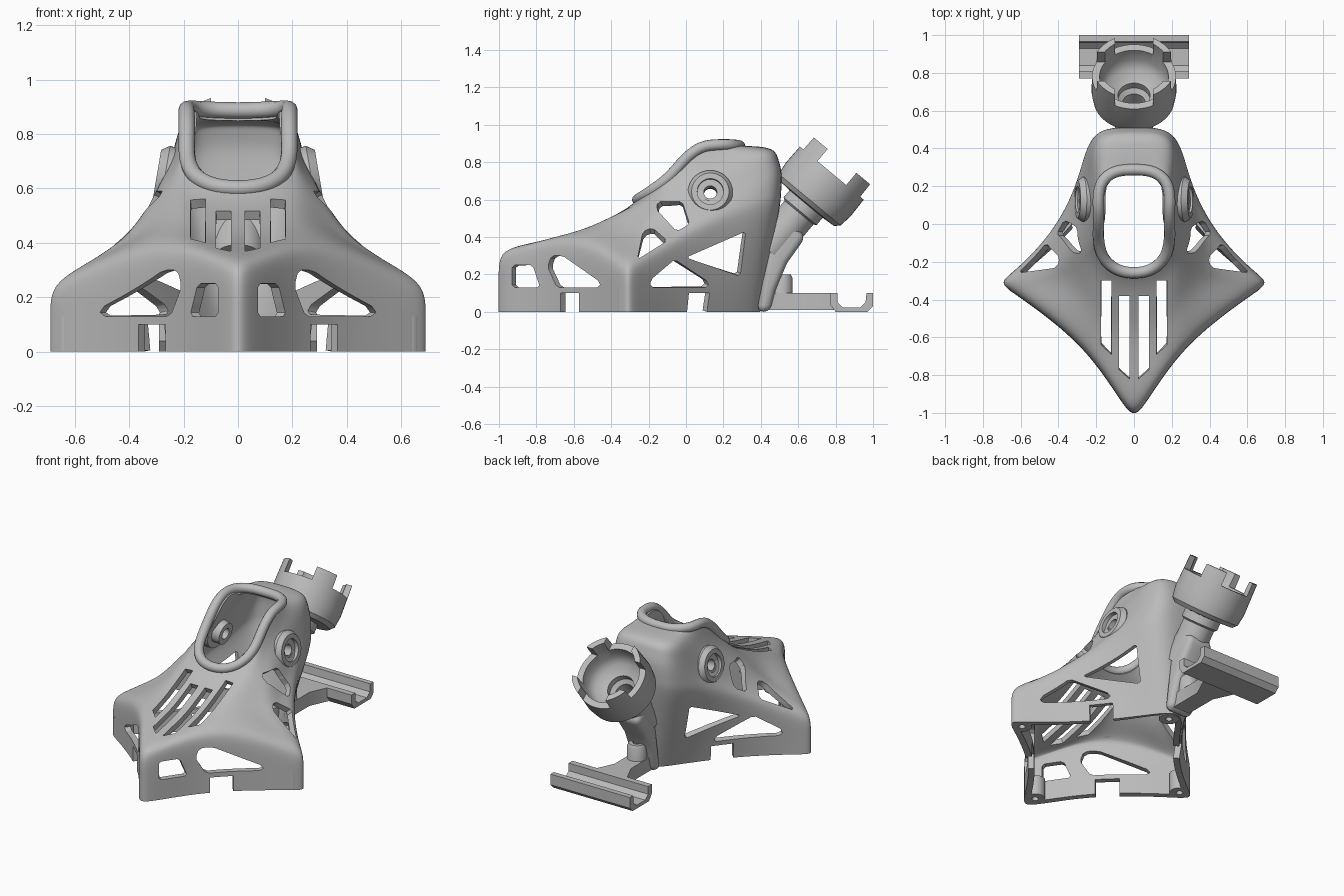
import bpy, bmesh, math
from mathutils import Vector, Matrix

cube = bpy.data.objects.get("Cube")
if cube:
    bpy.data.objects.remove(cube, do_unlink=True)

grey = bpy.data.materials.new("plain grey")
grey.use_nodes = True
grey.diffuse_color = (0.5, 0.5, 0.5, 1)
grey.node_tree.nodes["Principled BSDF"].inputs["Base Color"].default_value = grey.diffuse_color
X, Y, Z = Matrix.Identity(3)


def make(name, bm, fix=True):
    if fix:
        bmesh.ops.recalc_face_normals(bm, faces=bm.faces)
    mesh = bpy.data.meshes.new(name)
    bm.to_mesh(mesh)
    bm.free()
    mesh.materials.append(grey)
    ob = bpy.data.objects.new(name, mesh)
    bpy.context.collection.objects.link(ob)
    return ob


def bake(ob):
    """Replace the mesh by its modified result."""
    mesh = bpy.data.meshes.new_from_object(ob.evaluated_get(bpy.context.evaluated_depsgraph_get()))
    ob.modifiers.clear()
    ob.data = mesh


def prism(name, points, axis, lo, hi):
    """Extrude an outline along x or z."""
    bm = bmesh.new()
    ends = [[bm.verts.new((d, u, v) if axis == "x" else (u, v, d)) for u, v in points]
            for d in (lo, hi)]
    for end in ends:
        bm.faces.new(end)
    for i in range(len(points)):
        bm.faces.new((ends[0][i - 1], ends[0][i], ends[1][i], ends[1][i - 1]))
    return make(name, bm)


def chamfer(points, d=0.014):
    """Clip the corners of an outline."""
    out = []
    for i, p in enumerate(points):
        p = Vector(p)
        for q in (points[i - 1], points[(i + 1) % len(points)]):
            out.append(p + (Vector(q) - p).normalized() * d)
    return out


def punch(bm, points, u, v, outward):
    """Cut a convex opening, seen in the u-v plane, out of the facing skin."""
    points = [Vector(p) for p in points]
    mid = sum(points, Vector((0, 0))) / len(points)
    reach = max((p - mid).length for p in points) + 0.05

    def flat(f):
        c = f.calc_center_median()
        return Vector((c.dot(u), c.dot(v))), c.dot(outward) >= 0

    sides = []
    for a, b in zip(points, points[1:] + points[:1]):
        n = Vector((a.y - b.y, b.x - a.x))
        sides.append((a, n if n.dot(mid - a) > 0 else -n))
    for a, n in sides:
        near = []
        for f in bm.faces:
            c, facing = flat(f)
            if facing and (c - mid).length < reach:
                near.append(f)
        geom = set(near)
        for f in near:
            geom.update(f.edges, f.verts)
        bmesh.ops.bisect_plane(bm, geom=list(geom), dist=0.00001,
                               plane_co=u * a.x + v * a.y, plane_no=u * n.x + v * n.y)
    gone = []
    for f in bm.faces:
        c, facing = flat(f)
        if facing and all((c - a).dot(n) > 0 for a, n in sides):
            gone.append(f)
    bmesh.ops.delete(bm, geom=gone, context="FACES")


def lathe(name, profile, origin, axis, steps=48):
    """Turn a closed outline of (radius, height) points about an axis."""
    bm = bmesh.new()
    vs = [bm.verts.new((r, 0, h)) for r, h in profile]
    edges = [bm.edges.new(p) for p in zip(vs, vs[1:] + vs[:1])]
    bmesh.ops.spin(bm, geom=vs + edges, cent=(0, 0, 0), axis=Z, angle=math.tau, steps=steps)
    bmesh.ops.remove_doubles(bm, verts=bm.verts, dist=0.0001)
    turn = Vector(axis).to_track_quat("Z", "Y").to_matrix().to_4x4()
    bm.transform(Matrix.Translation(origin) @ turn)
    return make(name, bm)


# Body skin: half rings from the front tip round the left side to the back
foot = [(0, -1.025), (.06, -.955), (.2, -.735), (.38, -.55), (.63, -.37), (.72, -.31),
        (.63, -.25), (.39, -.05), (.2, .18), (.07, .37), (0, .41)]
shoulder = foot[:7] + [(.42, -.03), (.29, .24), (.235, .515), (0, .505)]
edge_z = [.29, .30, .35, .35, .24, .20, .23, .36, .50, .58, .60]
slope = [(0, -.62, .405), (.08, -.6, .41), (.18, -.55, .44), (.25, -.42, .48),
         (.37, -.32, .41), (.42, -.28, .395), (.41, -.2, .41), (.34, 0, .49),
         (.258, .24, .63), (.235, .52, .74), (0, .51, .76)]
collar = [(0, -.33, .54), (.1, -.32, .545), (.17, -.27, .57), (.215, -.19, .61),
          (.225, -.12, .655), (.223, -.05, .68), (.22, .03, .72), (.218, .14, .77),
          (.215, .28, .83), (.21, .475, .88), (0, .47, .885)]
rim = [(0, -.265, .597), (.1, -.245, .607), (.17, -.18, .65), (.19, -.09, .715),
       (.188, -.03, .79), (.188, .03, .85), (.188, .09, .885), (.19, .15, .893),
       (.175, .23, .894), (.1, .285, .889), (0, .288, .886)]
lower = [(x, y, 0) for x, y in foot]
edge = [(x, y, z) for (x, y), z in zip(shoulder, edge_z)]
middle = [Vector(a).lerp(Vector(b), 0.6) for a, b in zip(lower, edge)]
fillet = [Vector(a).lerp(Vector(b), 0.16) + Z * 0.04 for a, b in zip(edge, slope)]
upper = [Vector(a).lerp(Vector(b), 0.5) for a, b in zip(slope, collar)]


def full_ring(half):
    pts = [tuple(p) for p in half]
    return pts + [(-x, y, z) for x, y, z in pts[-2:0:-1]]


bm = bmesh.new()
rings = [[bm.verts.new(p) for p in full_ring(half)]
         for half in (lower, middle, edge, fillet, slope, upper, collar, rim)]
for a, b in zip(rings, rings[1:]):
    for i in range(len(a)):
        j = (i + 1) % len(a)
        bm.faces.new((a[i], a[j], b[j], b[i]))
body = make("body_shell", bm, fix=False)
sub = body.modifiers.new("smooth", "SUBSURF")
sub.levels = sub.render_levels = 3
bake(body)

# Side windows, bolt holes, front slots and foot notches
windows = [
    [(-.93, .25), (-.82, .25), (-.78, .13), (-.93, .13)],
    [(-.72, .30), (-.66, .30), (-.46, .16), (-.46, .13), (-.69, .13), (-.74, .24)],
    [(-.19, .13), (-.19, .17), (-.06, .28), (.12, .16), (.12, .13)],
    [(0, .29), (.32, .43), (.29, .19)],
    [(-.26, .28), (-.10, .38), (-.18, .45), (-.23, .43)],
    [(-.15, .59), (-.02, .59), (.02, .47), (-.05, .43), (-.16, .55)],
]
hole = [(.13 + .04 * math.cos(k * math.tau / 16), .635 + .04 * math.sin(k * math.tau / 16))
        for k in range(16)]
bm = bmesh.new()
bm.from_mesh(body.data)
for s in (-1, 1):
    for w in [chamfer(w) for w in windows] + [hole]:
        punch(bm, w, Y, Z, X * s)
    for x0, x1, y0, y1 in ((.025, .08, -.82, -.38), (.12, .175, -.69, -.3)):
        punch(bm, [(s * x0, y0), (s * x1, y0 + .05), (s * x1, y1), (s * x0, y1)], X, Y, Z)
    for x, y, way in ((.315, -.62, -1), (.31, .065, 1)):
        out = Vector((s, way, 0)).normalized()
        along = out.cross(Z)
        c = along.dot((s * x, y, 0))
        punch(bm, [(c - .07, -.1), (c + .07, -.1), (c + .07, .1), (c - .07, .1)], along, Z, out)
bm.to_mesh(body.data)
bm.free()
shell = body.modifiers.new("wall", "SOLIDIFY")
shell.thickness, shell.offset = 0.038, -1
bake(body)

# Rounded lip round the top opening
path = bpy.data.curves.new("lip_path", "CURVE")
path.dimensions = "3D"
path.bevel_depth, path.bevel_resolution = 0.03, 4
line = path.splines.new("NURBS")
loop = full_ring(rim)
line.points.add(len(loop) - 1)
for p, co in zip(line.points, loop):
    p.co = (*co, 1)
line.order_u, line.resolution_u, line.use_cyclic_u = 4, 6, True
guide = bpy.data.objects.new("lip_path", path)
bpy.context.collection.objects.link(guide)
lip_mesh = bpy.data.meshes.new_from_object(
    guide.evaluated_get(bpy.context.evaluated_depsgraph_get()))
bpy.data.objects.remove(guide, do_unlink=True)
bm = bmesh.new()
bm.from_mesh(lip_mesh)
make("opening_lip", bm)

# Side bolt bosses
boss = [(.035, -.07), (.07, -.07), (.075, -.02), (.115, -.02), (.12, .02), (.1, .05),
        (.07, .05), (.07, .025), (.035, .025)]
for side, s in (("left", 1), ("right", -1)):
    lathe(side + "_bolt_boss", boss, (s * .25, .13, .635), (s, 0, .17))

# Screw posts inside the corners
post = [(.02, 0), (.06, 0), (.06, .13), (.02, .13)]
for name, x, y in (("front", 0, -.92), ("left", .615, -.31), ("right", -.615, -.31),
                   ("back", 0, .325)):
    lathe(name + "_screw_post", post, (x, y, 0), Z, steps=24)

# Tilted cup with neck, and notches cut in its rim
axis = Vector((0, .64, .77)).normalized()
top = Vector((0, .834, .807))
cup = lathe("tilted_cup", [(.22, 0), (.225, -.2), (.215, -.27), (.19, -.295), (.115, -.3),
                           (.115, -.35), (.1, -.36), (.1, -.62), (.06, -.62), (.06, -.3),
                           (.085, -.28), (.085, -.24), (.15, -.21), (.18, -.16), (.185, 0)],
            top, axis)
bm = bmesh.new()
frame = Matrix.Translation(top) @ Matrix((X, axis.cross(X), axis)).transposed().to_4x4()
for x, y in ((1, 0), (-1, 0), (0, 1), (0, -1)):
    bmesh.ops.create_cube(bm, size=0.2, matrix=frame @ Matrix.Translation((x * .21, y * .21, .015)))
notches = make("rim_notches", bm)
notches.hide_render = True
mod = cup.modifiers.new("cut", "BOOLEAN")
mod.operation, mod.solver, mod.object = "DIFFERENCE", "EXACT", notches
bake(cup)
bpy.data.objects.remove(notches, do_unlink=True)

# Brace from the neck down the back
brace = prism("neck_brace", [(.38, 0), (.45, 0), (.48, .12), (.54, .26), (.64, .4),
                             (.55, .5), (.46, .5)], "x", -.09, .09)
bev = brace.modifiers.new("round", "BEVEL")
bev.width, bev.segments = 0.035, 3
bake(brace)

# Channel bracket at the back
prism("channel_bracket", [(.77, .1), (.77, .04), (.80, 0), (.97, 0), (1, .03), (1, .1),
                          (.965, .1), (.96, .05), (.93, .022), (.84, .022), (.81, .05),
                          (.81, .1)], "x", -.29, .29)
prism("bracket_arm", [(-.06, .42), (.06, .42), (.06, .66), (.12, .79), (-.12, .79),
                      (-.06, .66)], "z", .01, .1)
lathe("bracket_ring", [(.025, .02), (.06, .02), (.06, .18), (.05, .2), (.025, .2)],
      (0, .51, 0), Z, steps=24)

for ob in bpy.context.scene.objects:
    if ob.type == "MESH":
        bpy.ops.object.select_all(action="DESELECT")
        ob.select_set(True)
        bpy.context.view_layer.objects.active = ob
        bpy.ops.object.shade_smooth_by_angle(angle=math.radians(35))
